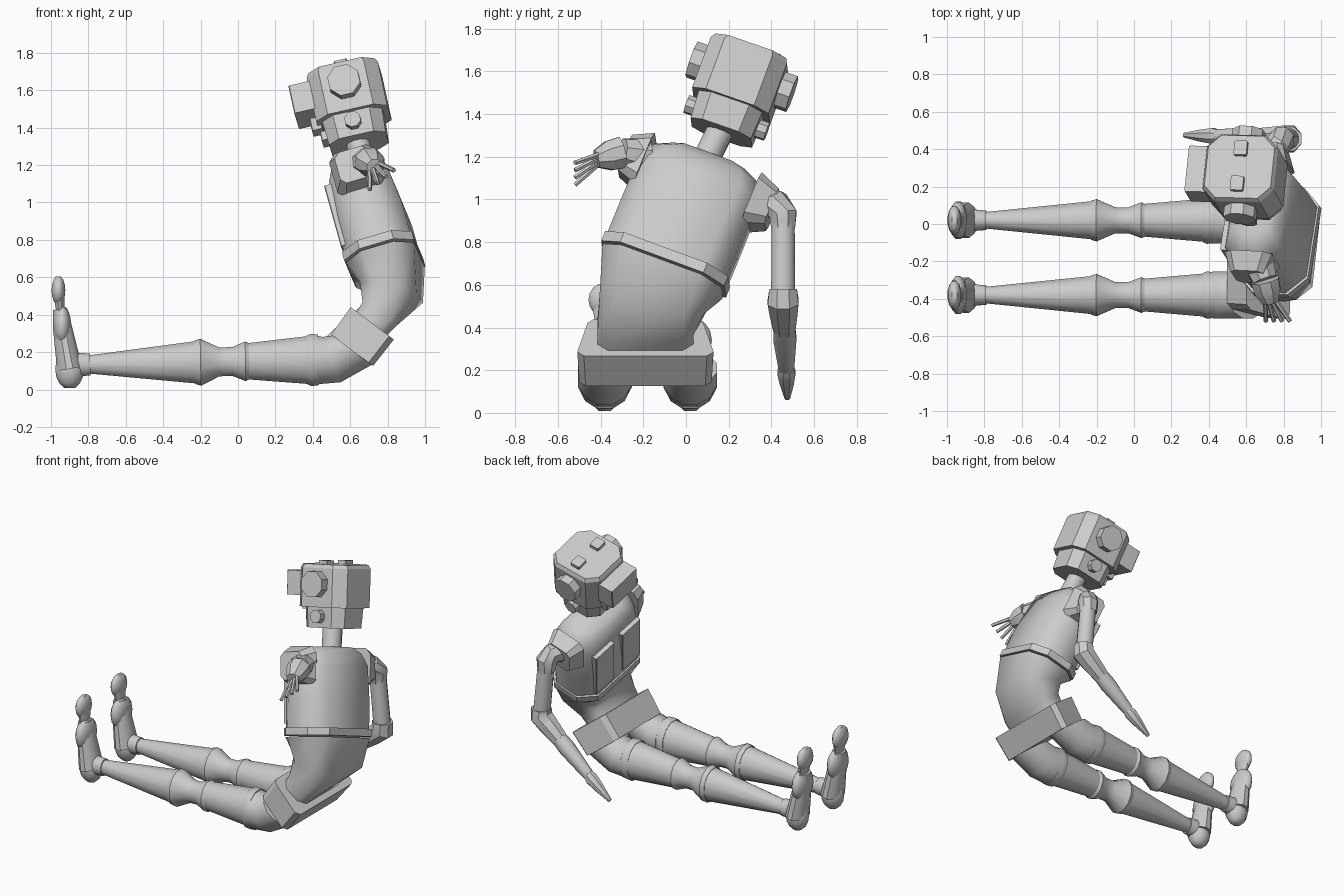
import bpy, bmesh
from math import cos, sin, pi, radians
from mathutils import Vector, Matrix

default_cube = bpy.data.objects.get("Cube")
if default_cube:
    bpy.data.objects.remove(default_cube, do_unlink=True)

# One plain colour for the whole figure
grey = (0.6, 0.6, 0.6, 1)
material = bpy.data.materials.new("plain_grey")
material.use_nodes = True
material.diffuse_color = grey
material.node_tree.nodes["Principled BSDF"].inputs["Base Color"].default_value = grey

ACROSS = Vector((0, 1, 0))
BACKWARD = Vector((1, 0, 0))
UPWARD = Vector((0, 0, 1))


def frame(origin, up, side=ACROSS):
    """Local z runs along up, local y along side, local x towards the back."""
    z_axis = Vector(up).normalized()
    side = Vector(side)
    y_axis = (side - z_axis * side.dot(z_axis)).normalized()
    matrix = Matrix((y_axis.cross(z_axis), y_axis, z_axis)).transposed().to_4x4()
    matrix.translation = origin
    return matrix


def loft(name, rings, smooth_angle=35):
    """Skin a row of matching rings and close both ends."""
    mesh_builder = bmesh.new()
    loops = [[mesh_builder.verts.new(point) for point in ring] for ring in rings]
    for lower, upper in zip(loops, loops[1:]):
        for i in range(len(lower)):
            mesh_builder.faces.new((lower[i - 1], lower[i], upper[i], upper[i - 1]))
    mesh_builder.faces.new(loops[0])
    mesh_builder.faces.new(loops[-1])
    bmesh.ops.recalc_face_normals(mesh_builder, faces=mesh_builder.faces)
    mesh = bpy.data.meshes.new(name)
    mesh_builder.to_mesh(mesh)
    mesh_builder.free()
    mesh.materials.append(material)
    part = bpy.data.objects.new(name, mesh)
    bpy.context.collection.objects.link(part)
    bpy.ops.object.select_all(action="DESELECT")
    part.select_set(True)
    bpy.context.view_layer.objects.active = part
    bpy.ops.object.shade_smooth_by_angle(angle=radians(smooth_angle))


def ellipse(matrix, depth, width, sides=12):
    turns = [2 * pi * (i + 0.5) / sides for i in range(sides)]
    return [matrix @ Vector((depth * cos(t), width * sin(t), 0)) for t in turns]


def octagon(matrix, depth, width, height, cut, front=1):
    """Rectangle with cut corners at a local height; front scales the front width."""
    corners = []
    for x, y in ((1, 1), (-1, 1), (-1, -1), (1, -1)):
        reach = width if x > 0 else width * front
        along = Vector((x * (depth - cut), y * reach, height))
        beside = Vector((x * depth, y * (reach - cut), height))
        corners += [beside, along] if x == y else [along, beside]
    return [matrix @ corner for corner in corners]


def block(name, matrix, bottom, top, depth, width, cut=0.005, taper=1, front=1):
    """Box with cut corners that may narrow towards its top."""
    loft(name, [octagon(matrix, depth, width, bottom, cut, front),
                octagon(matrix, depth * taper, width * taper, top, cut * taper, front)], 20)


def tube(name, *stations, sides=12, side=ACROSS, squash=1):
    """Stations are (point, radius) pairs; rings stand square to the path."""
    points = [Vector(point) for point, radius in stations]
    rings = []
    for i, (point, radius) in enumerate(stations):
        direction = points[min(i + 1, len(points) - 1)] - points[max(i - 1, 0)]
        rings.append(ellipse(frame(point, direction, side), radius, radius * squash, sides))
    loft(name, rings)


def egg(name, centre, depth, width, height):
    """Faceted ellipsoid standing upright."""
    rings = []
    for step in range(1, 8):
        angle = pi * step / 8
        place = Vector(centre) - UPWARD * height * cos(angle)
        rings.append(ellipse(frame(place, UPWARD), depth * sin(angle), width * sin(angle)))
    loft(name, rings, 50)


def outward(matrix, direction, height):
    """Turn a frame so its local z points out to one side."""
    turn = Matrix.Rotation(-direction * pi / 2, 4, "X")
    return matrix @ Matrix.Translation(UPWARD * height) @ turn


sides_of_body = {"left": -1, "right": 1}
belt = frame((0.61, -0.19, 0.21), (0.6, 0, 0.8))
waist = frame((0.82, -0.15, 0.52), (0.2, 0.15, 1), (0.1, 1, -0.2))
chest = frame((0.775, -0.09, 0.71), (-0.25, 0.37, 0.9), (0.15, 0.92, -0.36))
head = frame((0.59, 0.262, 1.575), (-0.2, 0.34, 0.92), (0.1, 0.93, -0.33))

for name, direction in sides_of_body.items():
    # Leg, lying along the ground
    y = direction * 0.2 - 0.18

    def on_leg(x):
        return Vector((x, y, 0.15 + x / 50))

    def leg_part(part, *rows):
        tube(name + part, *[(on_leg(x), radius) for x, radius in rows], squash=0.9)

    leg_part("_shin", (-0.8, 0.05), (-0.2, 0.12))
    leg_part("_ankle", (-0.9, 0.07), (-0.79, 0.06))
    leg_part("_knee", (-0.23, 0.12), (-0.2, 0.13), (-0.1, 0.08),
             (-0.03, 0.08), (0.04, 0.11), (0.06, 0.1))
    leg_part("_thigh", (0.05, 0.1), (0.4, 0.135))
    leg_part("_thigh_ring", (0.37, 0.135), (0.39, 0.145), (0.43, 0.14))
    hip_start = frame(on_leg(0.42), BACKWARD)
    hip_bend = frame(on_leg(0.5), BACKWARD + UPWARD * 0.4)
    hip_end = Matrix.Translation(ACROSS * (y - belt.translation.y)) @ belt
    loft(name + "_hip", [ellipse(place, 0.135, 0.13) for place in (hip_start, hip_bend, hip_end)])

    # Foot points up, with a separate toe
    heel, arch, ball = Vector((-0.9, y, 0.11)), Vector((-0.94, y, 0.34)), Vector((-0.95, y, 0.43))
    toe = Vector((-0.96, y, 0.53))
    egg(name + "_heel", heel, 0.08, 0.075, 0.11)
    egg(name + "_sole", arch, 0.05, 0.105, 0.11)
    tube(name + "_instep", (heel, 0.07), (arch, 0.052), (ball, 0.04), squash=1.4)
    tube(name + "_toe_joint", (ball, 0.024), (toe, 0.034), squash=2)
    egg(name + "_toe", toe, 0.038, 0.08, 0.08)

    # Shoulder pad and front plate
    block(name + "_shoulder_pad", outward(chest, direction, 0.41), 0.27, 0.37, 0.13, 0.13, 0.04, 0.7)
    plate_frame = chest @ Matrix.Translation((-0.17, direction * 0.13, 0))
    block(name + "_chest_plate", plate_frame, 0.04, 0.4, 0.022, 0.09)

    # Ear, jaw bolt and crown knob
    for part, height, inner, outer, radius in (("_ear", 0, 0.17, 0.25, 0.09),
                                               ("_jaw_bolt", -0.21, 0.14, 0.2, 0.045)):
        hub = outward(head, direction, height)
        loft(name + part, [ellipse(hub @ Matrix.Translation(UPWARD * reach), radius, radius, 8)
                           for reach in (inner, outer)], 20)
    knob_frame = head @ Matrix.Translation(ACROSS * direction * 0.1)
    block(name + "_crown_knob", knob_frame, 0.12, 0.155, 0.035, 0.04)

# Pelvis and torso
block("pelvis", belt, 0, 0.18, 0.14, 0.31, 0.03, 1.03, 0.85)
loft("abdomen", [octagon(belt, 0.1, 0.225, 0.16, 0.05), octagon(belt, 0.11, 0.225, 0.24, 0.05),
                 octagon(waist, 0.155, 0.25, 0, 0.08), octagon(chest, 0.19, 0.3, -0.05, 0.1)], 50)
block("chest_rim", chest, -0.04, 0.01, 0.195, 0.31, 0.1)
loft("chest", [octagon(chest, 0.185, 0.3, height, 0.1) for height in (0, 0.2)]
     + [octagon(chest, 0.16, 0.3, 0.42, 0.09), octagon(chest, 0.13, 0.26, 0.5, 0.08),
        octagon(chest, 0.1, 0.18, 0.54, 0.06)], 50)

# Right arm hangs down, then bends forward
shoulder, armpit = Vector((0.72, 0.36, 0.98)), Vector((0.79, 0.455, 0.93))
elbow, wrist = Vector((0.83, 0.455, 0.52)), Vector((0.45, 0.47, 0.21))
fingertip = Vector((0.27, 0.475, 0.07))
tube("right_shoulder", (shoulder, 0.07), (shoulder.lerp(armpit, 0.7) + UPWARD * 0.03, 0.07),
     (armpit, 0.07), (armpit - UPWARD * 0.07, 0.06), sides=8, side=BACKWARD)
tube("right_upper_arm", (armpit, 0.056), (elbow, 0.058))
tube("right_elbow", (elbow + UPWARD * 0.06, 0.07), (elbow, 0.078),
     (elbow.lerp(wrist, 0.15), 0.07), (elbow.lerp(wrist, 0.4), 0.056), sides=8)
tube("right_forearm", (elbow.lerp(wrist, 0.3), 0.05), (elbow.lerp(wrist, 0.55), 0.056), (wrist, 0.038))
tube("right_hand", (wrist, 0.035), (wrist.lerp(fingertip, 0.15), 0.045),
     (wrist.lerp(fingertip, 0.5), 0.035), (fingertip, 0.014), sides=8)

# Left arm reaches out sideways with spread fingers
cuff, knuckles = Vector((0.7, -0.3, 1.22)), Vector((0.73, -0.42, 1.19))
tube("left_forearm", ((0.66, -0.19, 1.2), 0.09), (cuff, 0.07), sides=8, side=BACKWARD)
tube("left_hand", (cuff, 0.08), (cuff.lerp(knuckles, 0.5), 0.075), (knuckles, 0.045),
     sides=8, side=BACKWARD)
for finger in range(4):
    spread = (BACKWARD + UPWARD * 0.8) * (finger - 1.5)
    base = cuff.lerp(knuckles, 0.8) + spread * 0.015
    tip = Vector((0.77, -0.52, 1.12)) + spread * 0.043
    tube("left_finger", (base, 0.014), (tip, 0.012), sides=6, side=BACKWARD)

# Neck and head
tube("neck", ((0.69, 0.07, 1.14), 0.065), ((0.63, 0.18, 1.36), 0.065))
block("head", head, -0.15, 0.105, 0.195, 0.19, 0.07)
block("crown", head, 0.105, 0.13, 0.195, 0.19, 0.07, 0.93)
block("jaw", head, -0.285, -0.14, 0.155, 0.15, 0.06, 1.06)
for part, forward, bottom, top, depth, width in (("visor", 0.24, -0.08, 0.08, 0.06, 0.13),
                                                 ("nose", 0.2, -0.17, -0.1, 0.03, 0.05),
                                                 ("mouth", 0.16, -0.24, -0.19, 0.03, 0.06)):
    block(part, head @ Matrix.Translation(BACKWARD * -forward), bottom, top, depth, width)
